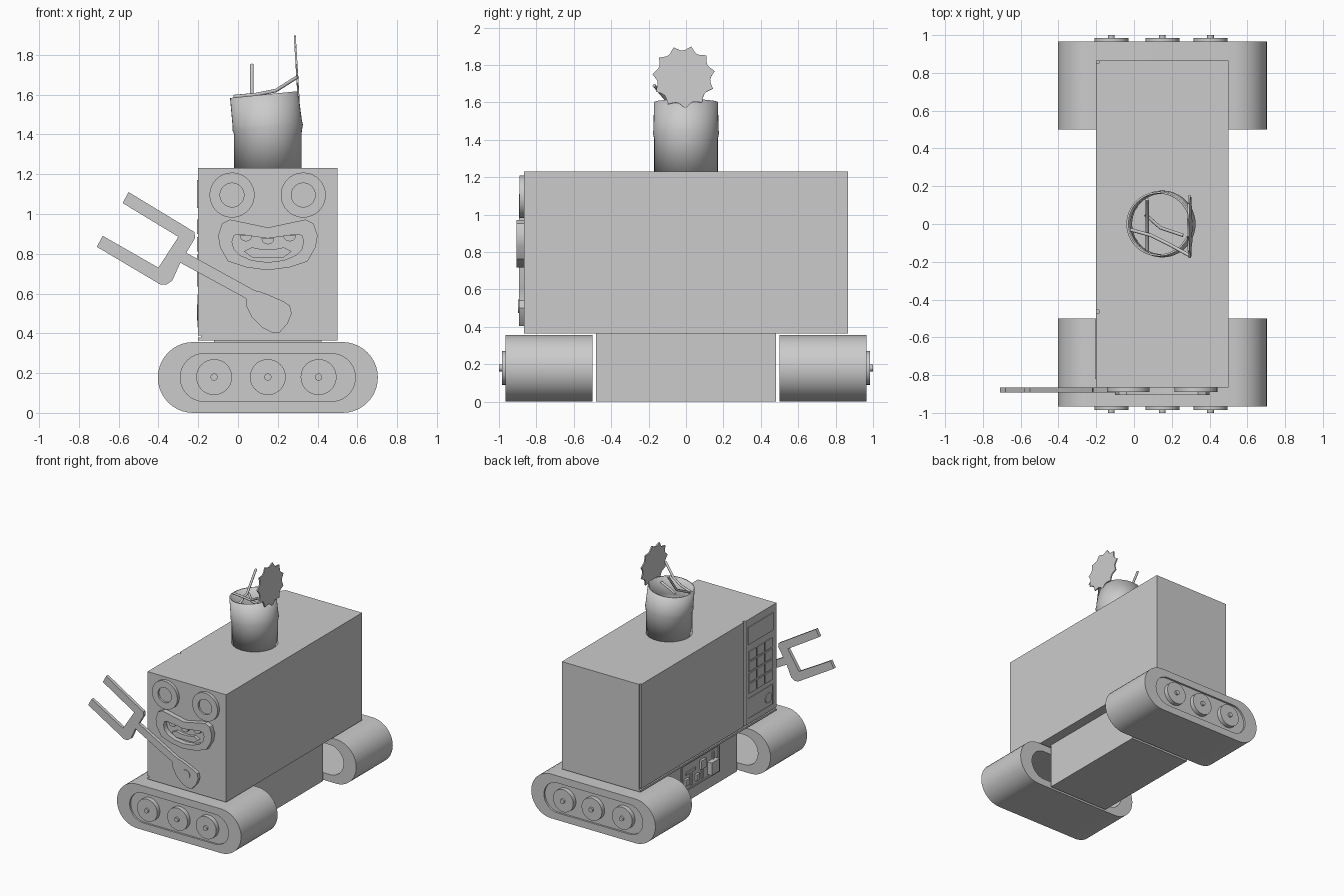
import bpy, bmesh, math
from math import sin, cos, pi

cube = bpy.data.objects.get("Cube")
if cube:
    bpy.data.objects.remove(cube, do_unlink=True)

grey = bpy.data.materials.new("plain grey")
grey.use_nodes = True
grey.diffuse_color = (0.6, 0.6, 0.6, 1)
grey.node_tree.nodes["Principled BSDF"].inputs["Base Color"].default_value = (0.6, 0.6, 0.6, 1)


def finish(name, bm, smooth=True):
    bmesh.ops.recalc_face_normals(bm, faces=bm.faces)
    mesh = bpy.data.meshes.new(name)
    bm.to_mesh(mesh)
    bm.free()
    obj = bpy.data.objects.new(name, mesh)
    bpy.context.collection.objects.link(obj)
    mesh.materials.append(grey)
    if smooth:
        bpy.ops.object.select_all(action="DESELECT")
        obj.select_set(True)
        bpy.context.view_layer.objects.active = obj
        bpy.ops.object.shade_smooth_by_angle(angle=math.radians(35))
    return obj


def box(name, x0, x1, y0, y1, z0, z1):
    bm = bmesh.new()
    bmesh.ops.create_cube(bm, size=1)
    for v in bm.verts:
        v.co = (x0 + (v.co.x + .5) * (x1 - x0), y0 + (v.co.y + .5) * (y1 - y0),
                z0 + (v.co.z + .5) * (z1 - z0))
    return finish(name, bm, False)


def plate(name, outline, y0, y1, hole=None):
    """Extrude an x-z outline along y; a hole needs as many points."""
    bm = bmesh.new()

    def loop(points, y):
        return [bm.verts.new((x, y, z)) for x, z in points]

    def bridge(a, b):
        for i in range(len(a)):
            j = (i + 1) % len(a)
            bm.faces.new((a[i], a[j], b[j], b[i]))

    a, b = loop(outline, y0), loop(outline, y1)
    bridge(a, b)
    if hole:
        c, d = loop(hole, y0), loop(hole, y1)
        bridge(c, d)
        bridge(a, c)
        bridge(b, d)
    else:
        bm.faces.new(a)
        bm.faces.new(b)
    return finish(name, bm)


def circle(x, z, r, n=40):
    return [(x + r * cos(2 * pi * i / n), z + r * sin(2 * pi * i / n)) for i in range(n)]


def stadium(x, z, half, r, n=20):
    ends = ((half, -pi / 2), (-half, pi / 2))
    return [(x + dx + r * cos(a + pi * i / n), z + r * sin(a + pi * i / n))
            for dx, a in ends for i in range(n + 1)]


def scaled(points, x, z, k=.01):
    return [(x + k * px, z + k * pz) for px, pz in points]


# Body with a grooved door side
box("body", -.185, .5, -.865, .865, .365, 1.23)
box("door", -.2, -.185, -.455, .85, .39, 1.23)
box("control_panel", -.2, -.185, -.865, -.475, .39, 1.23)
box("door_sill", -.2, -.185, -.865, .865, .365, .38)
box("base", -.12, .42, -.48, .48, 0, .365)

# Controls
box("display", -.206, -.2, -.82, -.5, 1.03, 1.17)
for row in range(4):
    for col in range(3):
        y, z = -.81 + col * .105, .635 + row * .088
        box("key", -.206, -.2, y, y + .09, z, z + .074)
for i, (y, z, w, h) in enumerate([(-.82, .43, .32, .006), (-.82, .59, .32, .006),
                                  (-.82, .43, .006, .166), (-.506, .43, .006, .166)]):
    box("latch_frame", -.203, -.2, y, y + w, z, z + h)
knob = plate("latch_button", circle(0, 0, .04), -.006, 0)
knob.rotation_euler.z = -pi / 2
knob.location = (-.2, -.76, .505)

# Circuitry on the base
for y, z, w, h, d in [(-.25, .09, .49, .012, .008), (-.25, .3, .49, .012, .008),
                      (-.25, .09, .012, .22, .008), (.228, .09, .012, .22, .008),
                      (-.2, .12, .1, .1, .04), (-.18, .22, .02, .06, .01),
                      (-.06, .2, .06, .07, .02), (-.04, .12, .02, .08, .01),
                      (.02, .13, .04, .05, .02), (.06, .22, .12, .02, .01),
                      (.1, .12, .02, .1, .01), (.15, .14, .05, .05, .02)]:
    box("circuit_piece", -.12 - d, -.12, y, y + w, z, z + h)

# Tracks, hollow behind, with three wheels each
for s, end in ((-1, "front"), (1, "rear")):
    inner = stadium(.15, .178, .32, .12)
    plate(end + "_track", stadium(.15, .178, .375, .178), s * .5, s * .965, inner)
    plate(end + "_track_wall", inner, s * .93, s * .95)
    for x in (-.12, .15, .405):
        plate(end + "_wheel", circle(x, .18, .09), s * .95, s * .985)
        plate(end + "_hub", circle(x, .18, .018, 16), s * .985, s)

# Eyes
for x, side in ((-.03, "right"), (.328, "left")):
    plate(side + "_eye", circle(x, 1.095, .113), -.89, -.865, circle(x, 1.095, .06))
    plate(side + "_pupil", circle(x, 1.095, .06), -.875, -.865)

# Mouth
lips = [(-25, 1), (-23, 7), (-19, 9), (0, 5), (19, 9), (23, 7), (25, 1),
        (24, -5), (20, -12), (11, -15), (0, -16.5), (-11, -15), (-20, -12), (-24, -5)]
gap = [(-18, -2), (-17, 1), (-14, 1.5), (0, -.5), (14, 1.5), (17, 1), (18, -2),
       (17, -6), (14, -9), (8, -11.5), (0, -12.5), (-8, -11.5), (-14, -9), (-17, -6)]
tongue = [(-12, -7), (-8, -5), (-3, -6), (3, -6), (8, -5), (12, -7), (8, -10), (-8, -10)]
plate("lips", scaled(lips, .15, .882), -.905, -.865, scaled(gap, .15, .882))
plate("tongue", scaled(tongue, .15, .882), -.89, -.865)
for x, z in ((-11, 1), (0, -.5), (11, 1)):
    tooth = [(3.2 * cos(pi * i / 8), -3 * sin(pi * i / 8)) for i in range(9)]
    plate("tooth", scaled(tooth, .15 + x / 100, .882 + z / 100), -.895, -.865)

# Fork arm
fork = [(9, 61), (4, 57), (4, 54), (7, 48), (12, 43), (17, 40.5), (21, 40.5), (25, 45),
        (27, 50), (26, 54), (23, 56), (15, 59.5), (11, 61), (8.5, 61.5), (-26, 80.5), (-21.5, 88),
        (-22, 91), (-24.5, 92.5), (-55, 111), (-58, 105.5), (-30, 88.5), (-40, 73),
        (-68, 89), (-71, 83.5), (-39, 64.5), (-36, 64.5), (-33, 66.5), (-29, 75.5), (4, 57.5)]
plate("fork_arm", scaled(fork[2:13] + fork[13:], 0, 0), -.892, -.866)
plate("fork_bolt", circle(.16, .51, .036, 24), -.897, -.89)

# Open can on the roof, its upper half bent
bm = bmesh.new()
n, previous = 48, None
for z, r, x, slope in [(1.23, .17, .15, 0), (1.405, .17, .15, .02),
                       (1.435, .177, .149, .08), (1.455, .174, .147, .09), (1.6, .171, .131, .1)]:
    ring = [bm.verts.new((x + r * cos(2 * pi * i / n), r * sin(2 * pi * i / n),
                          z + slope * r * cos(2 * pi * i / n))) for i in range(n)]
    if previous:
        for i in range(n):
            j = (i + 1) % n
            bm.faces.new((previous[i], previous[j], ring[j], ring[i]))
    previous = ring
can = finish("can", bm)
wall = can.modifiers.new("wall", "SOLIDIFY")
wall.thickness = .01

# Scalloped lid standing on the rim
teeth, steps = 11, 6
edge = []
for i in range(teeth * steps):
    r = .168 - .026 * sin(pi * (i % steps) / steps)
    a = 2 * pi * (i + 2) / (teeth * steps)
    edge.append((r * cos(a), r * sin(a)))
lid = plate("lid", edge, -.005, .005)
lid.rotation_euler = (-.06, 0, pi / 2)
lid.location = (.295, -.012, 1.735)

# Scraps inside the can
for points in ([(.07, .13, 1.75), (.07, .02, 1.6), (.07, -.14, 1.52)],
               [(-.02, -.03, 1.59), (.09, -.06, 1.6), (.19, -.11, 1.62), (.3, -.17, 1.69)],
               [(.06, .05, 1.58), (.14, -.02, 1.56), (.26, -.06, 1.58)]):
    curve = bpy.data.curves.new("scrap", "CURVE")
    curve.dimensions = "3D"
    curve.bevel_depth = .009
    curve.use_fill_caps = True
    spline = curve.splines.new("POLY")
    spline.points.add(len(points) - 1)
    for p, co in zip(spline.points, points):
        p.co = (*co, 1)
    curve.materials.append(grey)
    bpy.context.collection.objects.link(bpy.data.objects.new("scrap", curve))
